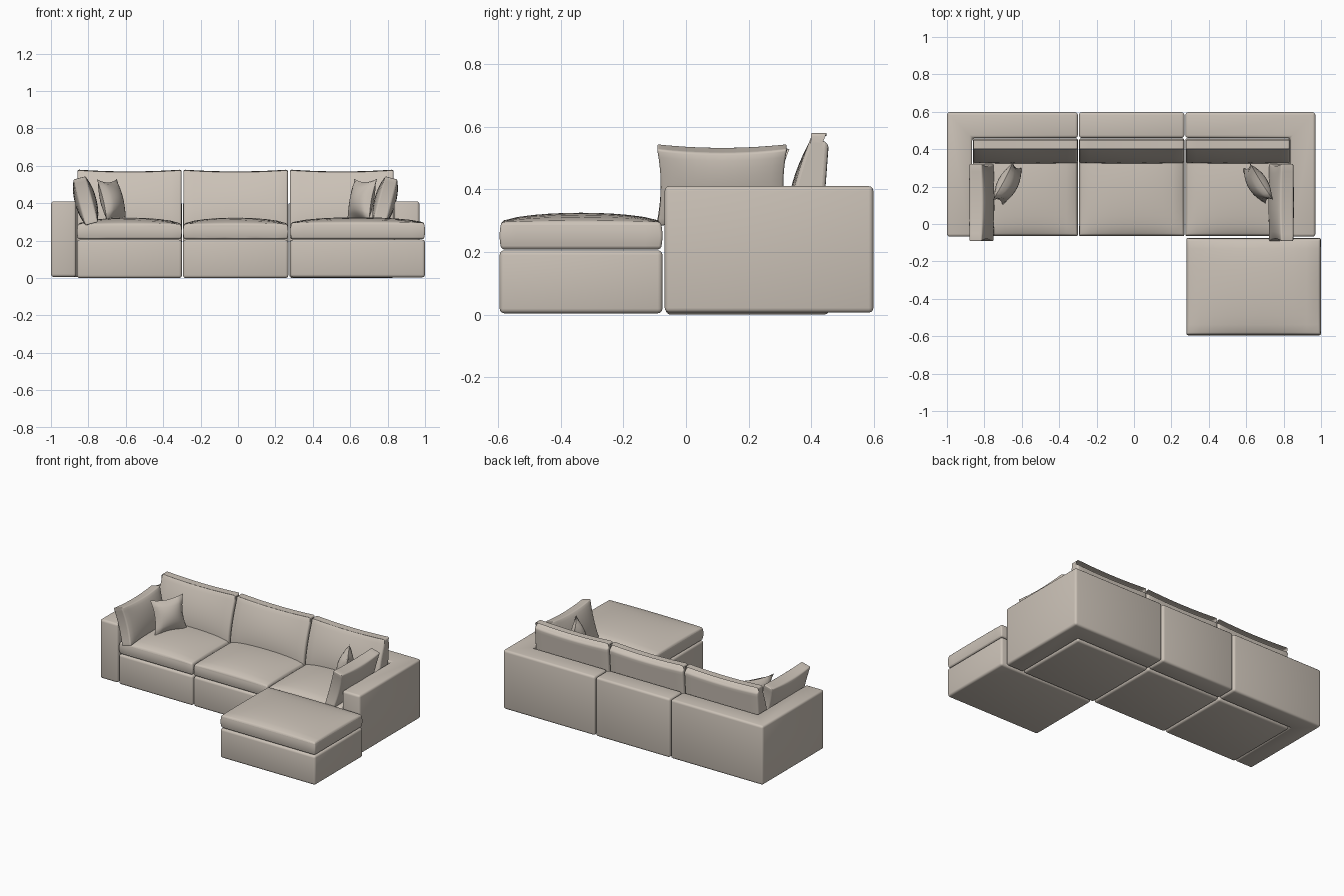
import bpy, bmesh
from math import radians
from mathutils import Matrix, Vector

if "Cube" in bpy.data.objects:
    bpy.data.objects.remove(bpy.data.objects["Cube"], do_unlink=True)

fabric = bpy.data.materials.new("beige fabric")
fabric.use_nodes = True
COLOUR = (0.60, 0.54, 0.475, 1)
fabric.diffuse_color = COLOUR
fabric.node_tree.nodes["Principled BSDF"].inputs["Base Color"].default_value = COLOUR
fabric.node_tree.nodes["Principled BSDF"].inputs["Roughness"].default_value = 0.9


def finish(name, bm, matrix=Matrix()):
    """Turn a bmesh into a smooth shaded fabric object."""
    bmesh.ops.recalc_face_normals(bm, faces=bm.faces)
    mesh = bpy.data.meshes.new(name)
    bm.to_mesh(mesh)
    bm.free()
    mesh.materials.append(fabric)
    obj = bpy.data.objects.new(name, mesh)
    bpy.context.collection.objects.link(obj)
    obj.matrix_world = matrix
    bpy.ops.object.select_all(action="DESELECT")
    obj.select_set(True)
    bpy.context.view_layer.objects.active = obj
    bpy.ops.object.shade_smooth_by_angle(angle=radians(40))
    return obj


def round_edges(bm, radius):
    sharp = [e for e in bm.edges if len(e.link_faces) == 2 and e.calc_face_angle() > 1]
    bmesh.ops.bevel(bm, geom=sharp, offset=radius, segments=3, profile=0.5,
                    affect="EDGES", clamp_overlap=True)


def prism(name, outline, z0, z1, radius=0.015):
    """Upholstered block: an outline pulled upwards, with rounded edges."""
    bm = bmesh.new()
    face = bm.faces.new([bm.verts.new((x, y, z0)) for x, y in outline])
    top = bmesh.ops.extrude_face_region(bm, geom=[face])["geom"]
    bmesh.ops.translate(bm, vec=(0, 0, z1 - z0),
                        verts=[v for v in top if isinstance(v, bmesh.types.BMVert)])
    bmesh.ops.recalc_face_normals(bm, faces=bm.faces)
    round_edges(bm, radius)
    return finish(name, bm)


def block(name, x0, x1, y0, y1, z0, z1):
    return prism(name, [(x0, y0), (x1, y0), (x1, y1), (x0, y1)], z0, z1)


def cushion(name, size, radius, shape, matrix):
    """Rounded box with a grid on it; shape moves each point by its -1..1 place."""
    bm = bmesh.new()
    bmesh.ops.create_cube(bm, size=1)
    bmesh.ops.subdivide_edges(bm, edges=bm.edges[:], cuts=9, use_grid_fill=True)
    bmesh.ops.scale(bm, vec=size, verts=bm.verts)
    round_edges(bm, radius)
    for v in bm.verts:
        u = [max(-1, min(1, 2 * c / s)) for c, s in zip(v.co, size)]
        v.co += Vector(shape(*u))
    return finish(name, bm, matrix)


def dome(a, b):
    return (1 - a * a) * (1 - b * b)


def seat_cushion(name, x0, x1, y0, y1, z0, z1, crown=0.035):
    def crowned(u, v, w):
        edge = 0.006 * (1 - w * w)
        return edge * u, edge * v, crown * dome(u, v) ** 0.6 * max(w, 0)
    cushion(name, (x1 - x0 - 0.012, y1 - y0 - 0.012, z1 - z0), 0.022, crowned,
            Matrix.Translation(((x0 + x1) / 2, (y0 + y1) / 2, (z0 + z1) / 2)))


def back_cushion(name, x0, x1):
    # Thick at the bottom, thin and leaning back at the top
    def leaning(u, v, w):
        t = (w + 1) / 2
        front = 0.08 * t ** 1.6 - 0.012 * dome(u, w)
        back = 0.02 * t
        sag = -0.01 * (1 - u * u) * t
        return 0, front if v < 0 else back, sag - 0.035 * max(v, 0) * t
    cushion(name, (x1 - x0, 0.11, 0.31), 0.016, leaning,
            Matrix.Translation(((x0 + x1) / 2, 0.38, 0.425)))


def placed(x, y, z, turn, tilt):
    return (Matrix.Translation((x, y, z)) @ Matrix.Rotation(radians(turn), 4, "Z")
            @ Matrix.Rotation(radians(-tilt), 4, "X"))


def side_pillow(name, x, turn):
    def plump(u, v, w):
        return (-0.012 * u * (1 - w * w), 0.024 * v * dome(u, w) ** 0.7,
                -0.012 * w * (1 - u * u))
    cushion(name, (0.415, 0.068, 0.255), 0.022, plump, placed(x, 0.115, 0.413, turn, 15))


def throw_pillow(name, x, turn, tilt):
    """Square pillow with puffed faces, hollow sides and pointed corners."""
    bm = bmesh.new()
    half = 0.115
    for side in (-1, 1):
        grid = bmesh.ops.create_grid(bm, x_segments=10, y_segments=10, size=1)
        for v in grid["verts"]:
            u, w = v.co.x, v.co.y
            v.co = (half * u * (1 - 0.16 * (1 - w * w)),
                    side * 0.052 * dome(u, w) ** 0.6,
                    half * w * (1 - 0.16 * (1 - u * u)))
    bmesh.ops.remove_doubles(bm, verts=bm.verts, dist=0.0005)
    finish(name, bm, placed(x, 0.215, 0.418, turn, tilt))


# Sofa frame: two L-shaped corner shells and a straight back between them
FRONT, BACK, PANEL, TOP = -0.068, 0.598, 0.46, 0.41
prism("right_corner_shell", [(-1, FRONT), (-0.865, FRONT), (-0.865, PANEL), (-0.3, PANEL),
                             (-0.3, BACK), (-1, BACK)], 0.006, TOP)
prism("left_corner_shell", [(0.97, FRONT), (0.97, BACK), (0.275, BACK), (0.275, PANEL),
                            (0.835, PANEL), (0.835, FRONT)], 0.006, TOP)
block("middle_back_panel", -0.294, 0.269, PANEL, BACK, 0.006, TOP)

# Three seats, each with a base, a seat cushion and a back cushion
for label, x0, x1 in (("right", -0.861, -0.3), ("middle", -0.294, 0.269), ("left", 0.275, 0.834)):
    block(label + "_seat_base", x0, x1, FRONT + 0.003, PANEL - 0.003, 0, 0.205)
    seat_cushion(label + "_seat_cushion", x0, x1, FRONT + 0.003, PANEL - 0.003, 0.208, 0.288)
    back_cushion(label + "_back_cushion", x0 + 0.002, x1 - 0.002)

# Footstool in front of the left seat
block("footstool_base", 0.28, 1, -0.595, -0.075, 0.004, 0.205)
seat_cushion("footstool_cushion", 0.28, 1, -0.595, -0.075, 0.208, 0.295, 0.03)

# Loose pillows at both ends
side_pillow("right_side_pillow", -0.815, 90)
side_pillow("left_side_pillow", 0.787, -90)
throw_pillow("right_throw_pillow", -0.675, 62, 15)
throw_pillow("left_throw_pillow", 0.662, -58, 12)
